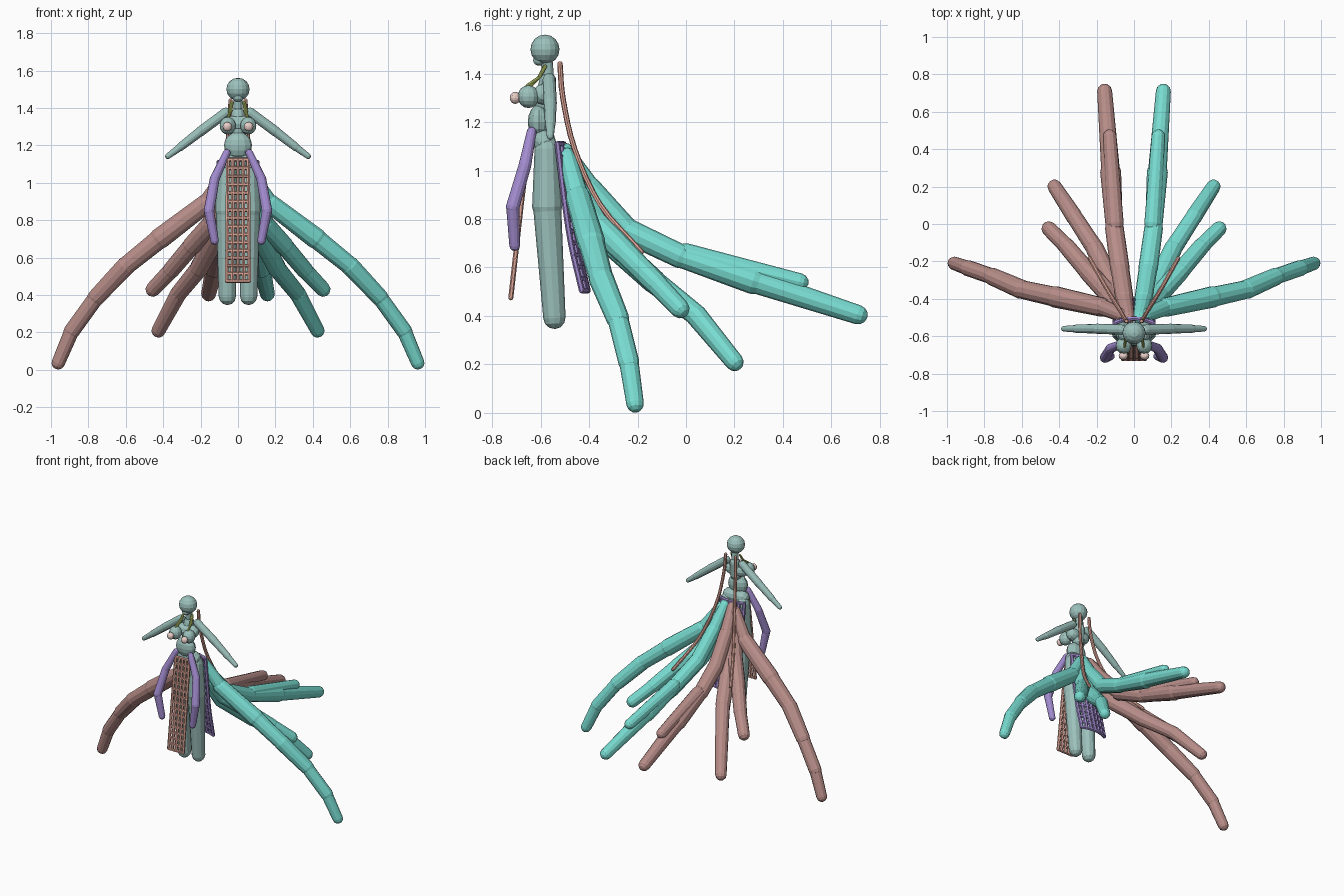
import bpy, bmesh, math
from mathutils import Vector as V

if "Cube" in bpy.data.objects:
    bpy.data.objects.remove(bpy.data.objects["Cube"])

PAL = {"body": (.33, .53, .50, 1), "teal": (.19, .72, .64, 1), "brown": (.48, .27, .25, 1),
       "salmon": (.72, .38, .31, 1), "violet": (.36, .26, .62, 1), "lime": (.5, .6, .15, 1),
       "blush": (.82, .62, .58, 1)}
mats = {}
for k, c in PAL.items():
    mats[k] = bpy.data.materials.new(k)
    mats[k].diffuse_color = c


def capsule(bm, p0, p1, r0, r1, n=12, k=3):
    """Tapered tube with rounded ends."""
    p0, p1 = V(p0), V(p1)
    d = (p1 - p0).normalized()
    u = d.cross(V((1, 0, 0)) if abs(d.x) < .8 else V((0, 1, 0))).normalized()
    w = d.cross(u)
    rings = []
    for p, r, angs in ((p0, r0, [-90 + 90 * i / k for i in range(1, k + 1)]),
                       (p1, r1, [90 * i / k for i in range(k)])):
        for a in angs:
            a = math.radians(a)
            c = p + d * (r * math.sin(a))
            rr = r * math.cos(a)
            rings.append([bm.verts.new(c + (u * math.cos(t) + w * math.sin(t)) * rr)
                          for t in (2 * math.pi * j / n for j in range(n))])
    a, b = bm.verts.new(p0 - d * r0), bm.verts.new(p1 + d * r1)
    for j in range(n):
        m = (j + 1) % n
        bm.faces.new((a, rings[0][m], rings[0][j]))
        bm.faces.new((b, rings[-1][j], rings[-1][m]))
        for s, t in zip(rings, rings[1:]):
            bm.faces.new((s[j], s[m], t[m], t[j]))


def ball(bm, c, size, n=12):
    vs = bmesh.ops.create_uvsphere(bm, u_segments=n, v_segments=8, radius=1)["verts"]
    bmesh.ops.scale(bm, vec=size, verts=vs)
    bmesh.ops.translate(bm, vec=c, verts=vs)


def finish(bm, name, mat):
    bmesh.ops.recalc_face_normals(bm, faces=bm.faces)
    me = bpy.data.meshes.new(name)
    bm.to_mesh(me)
    bm.free()
    ob = bpy.data.objects.new(name, me)
    me.materials.append(mats[mat])
    bpy.context.collection.objects.link(ob)


def chain(name, mat, pts, radii, s=1, n=12):
    """Overlapping capsules along a path; radii gives one pair per link."""
    bm = bmesh.new()
    for a, b, r in zip(pts, pts[1:], radii):
        capsule(bm, (a[0] * s, a[1], a[2]), (b[0] * s, b[1], b[2]), r[0], r[1], n)
    finish(bm, name, mat)


def smooth_path(pts, steps):
    """Catmull-Rom points through a short path."""
    P = [V(p) for p in pts]
    P = [2 * P[0] - P[1]] + P + [2 * P[-1] - P[-2]]
    out = []
    for i in range(1, len(P) - 2):
        a, b, c, d = P[i - 1:i + 3]
        for q in range(steps):
            t = q / steps
            out.append(.5 * (2 * b + (c - a) * t + (2 * a - 5 * b + 4 * c - d) * t ** 2
                             + (3 * b - a - 3 * c + d) * t ** 3))
    return out + [P[-2]]


def cloth(name, mat, path, w0, w1, cols, steps, r, bow=0):
    """Net of thin capsules: columns follow the path, rows cross it."""
    rows = smooth_path(path, steps)
    grid = []
    for i, p in enumerate(rows):
        w = w0 + (w1 - w0) * i / (len(rows) - 1)
        grid.append([p + V((w * f, -bow * f * f, 0))
                     for f in (2 * j / (cols - 1) - 1 for j in range(cols))])
    bm = bmesh.new()
    for i, row in enumerate(grid):
        for j, p in enumerate(row):
            if j + 1 < cols:
                capsule(bm, p, row[j + 1], r, r, 6, 2)
            if i + 1 < len(grid):
                capsule(bm, p, grid[i + 1][j], r, r, 6, 2)
    finish(bm, name, mat)


# Head, chin and neck
bm = bmesh.new()
ball(bm, (0, -.582, 1.5), (.062, .06, .061), 16)
ball(bm, (0, -.605, 1.455), (.028, .026, .022))
capsule(bm, (0, -.57, 1.40), (0, -.575, 1.46), .024, .024)
finish(bm, "head", "body")

# Torso: chest, waist and hips
bm = bmesh.new()
capsule(bm, (0, -.585, 1.28), (0, -.57, 1.37), .042, .035)
capsule(bm, (-.045, -.59, 1.315), (.045, -.59, 1.315), .043, .043)
ball(bm, (0, -.607, 1.2), (.075, .046, .072))
capsule(bm, (-.05, -.585, 1.12), (.05, -.585, 1.12), .048, .048)
finish(bm, "torso", "body")

# Tails: outer, two middle, inner
TAILS = {
    "outer": ([(.06, -.49, 1.06), (.17, -.445, .89), (.42, -.39, .70), (.6, -.35, .555),
               (.76, -.28, .385), (.89, -.235, .205), (.961, -.21, .037)],
              [(.035, .045), (.052, .058), (.054, .05), (.052, .047), (.043, .043), (.04, .036)]),
    "upper_middle": ([(.06, -.49, 1.05), (.09, -.45, .92), (.14, -.37, .78), (.25, -.25, .66),
                      (.36, -.12, .53), (.455, -.025, .43)],
                     [(.035, .045), (.05, .052), (.053, .05), (.048, .045), (.043, .04)]),
    "lower_middle": ([(.045, -.49, 1.06), (.06, -.45, .92), (.11, -.34, .73), (.21, -.13, .54),
                      (.32, .04, .405), (.425, .2, .21)],
                     [(.035, .045), (.05, .054), (.053, .05), (.048, .044), (.045, .038)]),
    "inner": ([(.03, -.5, 1.08), (.05, -.4, .93), (.075, -.24, .75), (.105, -.02, .645),
               (.125, .28, .545), (.157, .71, .405)],
              [(.035, .045), (.048, .05), (.052, .05), (.046, .056), (.05, .04)]),
}

for s, side in ((1, "right"), (-1, "left")):
    # Legs
    chain("leg_" + side, "body", [(.058 * s, -.575, 1.09), (.06 * s, -.573, .85), (.057 * s, -.543, .392)],
          [(.05, .062), (.058, .046)])
    # Arms, with flat-ended hand block
    chain("arm_" + side, "body", [(.065 * s, -.565, 1.375), (.2 * s, -.56, 1.275),
                                  (.31 * s, -.56, 1.19), (.375 * s, -.56, 1.142)],
          [(.027, .027), (.026, .022), (.02, .015)])
    # Breasts and tips
    bm = bmesh.new()
    ball(bm, (.055 * s, -.65, 1.305), (.043, .045, .047))
    finish(bm, "breast_" + side, "body")
    bm = bmesh.new()
    ball(bm, (.057 * s, -.705, 1.3), (.025, .022, .025))
    finish(bm, "breast_tip_" + side, "blush")
    # Tails
    for k, (pts, rad) in TAILS.items():
        chain(f"{k}_tail_{side}", "teal" if s > 0 else "brown", pts, rad, s)
    chain("inner_tail_overlap_" + side, "teal" if s > 0 else "brown",
          [(.1, 0, .655), (.13, .47, .54)], [(.045, .036)], s)
    # Long back ribbons
    rib = smooth_path([(.04, -.52, 1.44), (.048, -.508, 1.3), (.075, -.46, 1.09),
                       (.14, -.355, .86), (.235, -.185, .665)], 4)
    chain("back_ribbon_" + side, "salmon", rib, [(.011, .0115)] * len(rib), s, 8)
    # Neck straps
    chain("neck_strap_" + side, "lime", [(.035, -.58, 1.43), (.045, -.605, 1.385), (.05, -.655, 1.35)],
          [(.007, .007)] * 2, s, 8)
    chain("inner_strap_" + side, "lime", [(.03, -.585, 1.43), (.037, -.61, 1.38), (.055, -.655, 1.335)],
          [(.006, .006)] * 2, s, 8)
    # Hip sashes
    chain("hip_sash_" + side, "violet", [(.06, -.637, 1.16), (.125, -.665, 1.02),
                                         (.155, -.715, .85), (.125, -.707, .69)],
          [(.02, .026), (.026, .028), (.027, .022)], s)

# Front and back cloth panels
cloth("front_panel", "salmon", [(0, -.645, 1.125), (0, -.675, .9), (0, -.7, .68), (0, -.723, .475)],
      .055, .06, 5, 5, .0105)
cloth("back_panel", "violet", [(0, -.505, 1.11), (0, -.48, .9), (0, -.45, .7), (0, -.405, .505)],
      .105, .1, 7, 4, .012, .025)

for m in bpy.data.materials:
    if m.users and not m.is_grease_pencil:
        m.use_nodes = True
        m.node_tree.nodes["Principled BSDF"].inputs["Base Color"].default_value = m.diffuse_color
